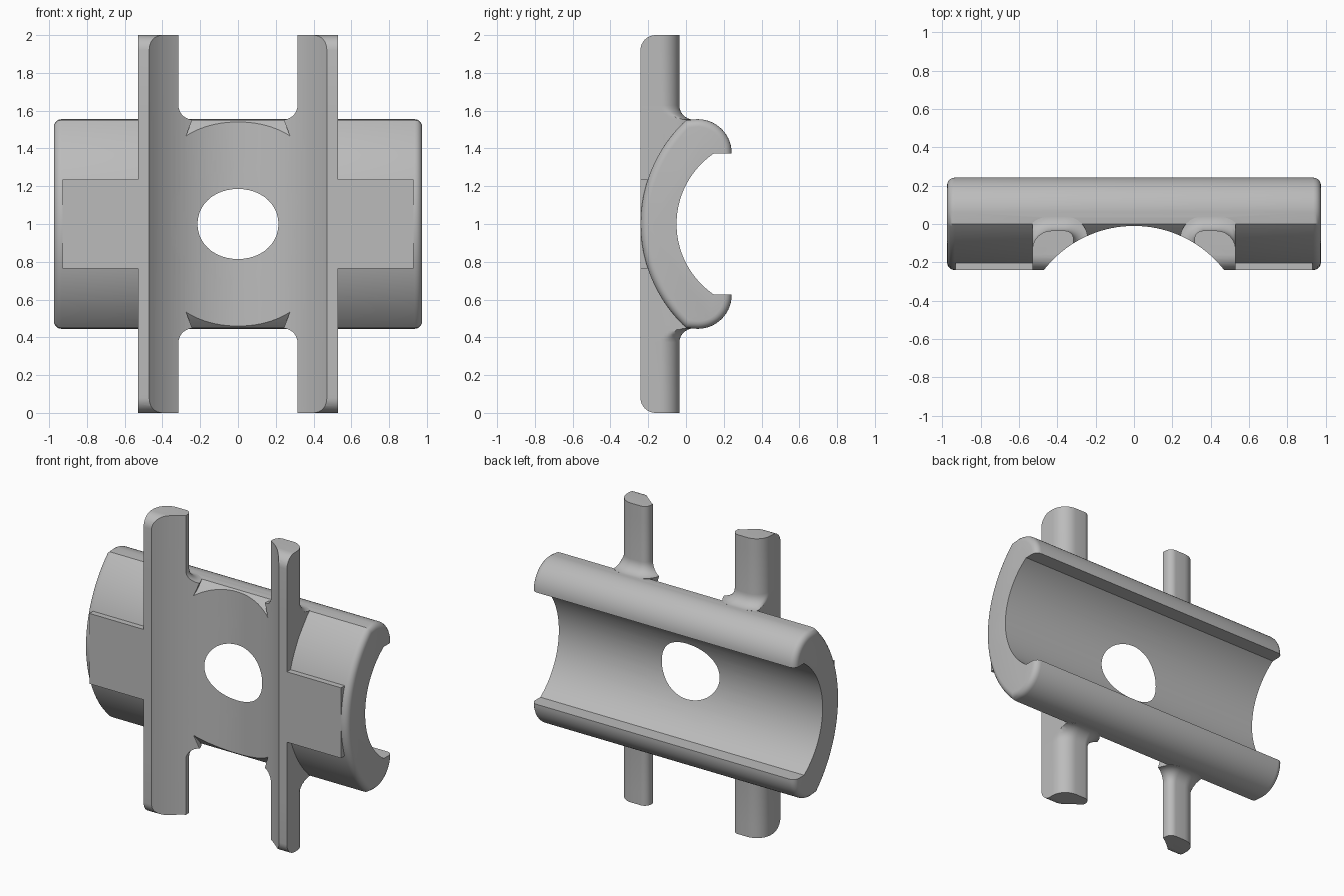
import bpy, bmesh
from math import sin, cos, pi, sqrt, atan2

if "Cube" in bpy.data.objects:
    bpy.data.objects.remove(bpy.data.objects["Cube"])

mat = bpy.data.materials.new("plain grey")
mat.use_nodes = True
GREY = (0.5, 0.5, 0.5, 1)
mat.diffuse_color = GREY
mat.node_tree.nodes["Principled BSDF"].inputs["Base Color"].default_value = GREY

MID, FRONT = 1.0, -0.241          # height of the centre, front plane
CAVITY_R, CAVITY_Y = 0.452, 0.402  # rear trough
SCOOP_R, SCOOP_Y = 0.595, -0.605   # front trough
OUTER_R, OUTER_Y = 0.75, 0.51      # front of the saddle


def loft(name, rings, apex=None):
    """Skin closed rings; cap with n-gons, or with a fan to given apex points."""
    bm = bmesh.new()
    vs = [[bm.verts.new(p) for p in ring] for ring in rings]
    n = len(vs[0])
    for a, b in zip(vs, vs[1:]):
        for i in range(n):
            j = (i + 1) % n
            bm.faces.new((a[i], a[j], b[j], b[i]))
    for k, ring in enumerate((vs[0], vs[-1])):
        if apex:
            tip = bm.verts.new(apex[k])
            for i in range(n):
                bm.faces.new((ring[i], ring[(i + 1) % n], tip))
        else:
            bm.faces.new(ring)
    bmesh.ops.recalc_face_normals(bm, faces=bm.faces)
    mesh = bpy.data.meshes.new(name)
    bm.to_mesh(mesh)
    bm.free()
    mesh.materials.append(mat)
    ob = bpy.data.objects.new(name, mesh)
    bpy.context.collection.objects.link(ob)
    return ob


def arc(cx, cy, r, a0, a1, n):
    return [(cx + r * cos(a0 + (a1 - a0) * i / n),
             cy + r * sin(a0 + (a1 - a0) * i / n)) for i in range(n + 1)]


def along_x(name, profile, x):
    return loft(name, [[(s * x, y, MID + z) for y, z in profile] for s in (-1, 1)])


# Saddle: rounded outer section, swept sideways with softened ends
tip = atan2(0.55, -OUTER_Y)
half = arc(0.062, 0.375, 0.18, 0, pi / 2, 14) + arc(OUTER_Y, 0, OUTER_R, tip, pi, 28)
profile = half + [(y, -z) for y, z in reversed(half[:-1])]
saddle = along_x("saddle", profile, 0.975)
bev = saddle.modifiers.new("soft ends", 'BEVEL')
bev.width, bev.segments, bev.limit_method = 0.04, 5, 'ANGLE'
bev.angle_limit = pi / 3


def rod_outline(o):
    """Rod section, grown by o on its inner and rear sides."""
    pts = [(0.53, FRONT)] + arc(0.43, -0.135, 0.1 + o, 0, pi / 2, 10)
    pts += arc(0.36, -0.08, 0.045 + o, pi / 2, pi, 8) + [(0.315 - o, FRONT)]
    return [(min(x, 0.53), y) for x, y in pts]


# Rods: rounded front tips, flared where they meet the saddle
def rod(name, side):
    tip_r, flare = 0.08, 0.075
    levels = []
    for i in range(9):
        a = pi / 2 * i / 8
        levels.append((1 - tip_r + tip_r * cos(a), 0, tip_r * (1 - sin(a))))
    for i in range(9):
        a = pi / 2 * i / 8
        levels.append((0.553 + flare * (1 - sin(a)), flare * (1 - cos(a)), 0))
    levels.append((0.44, 0.03, 0))
    levels.append((0.38, 0, 0))
    levels += [(-z, o, f) for z, o, f in reversed(levels)]
    return loft(name, [[(side * x, max(y, FRONT + f), MID + z) for x, y in rod_outline(o)]
                       for z, o, f in levels])


left_rod, right_rod = rod("left_rod", 1), rod("right_rod", -1)

# Flat front pad
pad = along_x("pad", [(FRONT, -0.235), (FRONT, 0.235), (-0.1, 0.235), (-0.1, -0.235)], 0.93)

# Cutters: rear trough, front trough and the round-edged window
a = pi - atan2(0.375, 0.2)
a = atan2(0.375, 0.145 - CAVITY_Y)
trough = arc(CAVITY_Y, 0, CAVITY_R, a, 2 * pi - a, 48)
rear_cutter = along_x("rear_cutter", [(0.4, 0.375)] + trough + [(0.4, -0.375)], 1.2)
circle = arc(0, SCOOP_Y, SCOOP_R, 0, 2 * pi, 128)[:-1]
front_cutter = loft("front_cutter", [[(x, y, z) for x, y in circle] for z in (-0.2, 2.2)])


def window_ring(t):
    ring = []
    for i in range(72):
        c, s = cos(2 * pi * i / 72), sin(2 * pi * i / 72)
        front = SCOOP_Y + sqrt(SCOOP_R ** 2 - (0.33 * c) ** 2)
        back = CAVITY_Y - sqrt(CAVITY_R ** 2 - (0.285 * s) ** 2)
        grow = 0.05 * (1 - sqrt(1 - t * t))
        ring.append(((0.33 + grow) * c, (front + back) / 2 + 0.05 * t,
                     MID + (0.285 + grow) * s))
    return ring


window_cutter = loft("window_cutter", [window_ring(sin(pi / 2 * k / 6)) for k in range(-6, 7)],
                     apex=[(0, -0.08, MID), (0, 0.02, MID)])

# Join the solids, then carve
steps = [(ob, 'UNION') for ob in (left_rod, right_rod, pad)]
steps += [(ob, 'DIFFERENCE') for ob in (rear_cutter, front_cutter, window_cutter)]
for ob, op in steps:
    mod = saddle.modifiers.new(ob.name, 'BOOLEAN')
    mod.object, mod.operation, mod.solver = ob, op, 'EXACT'
    ob.hide_render = True
bpy.context.view_layer.update()
graph = bpy.context.evaluated_depsgraph_get()
result = bpy.data.meshes.new_from_object(saddle.evaluated_get(graph))
saddle.modifiers.clear()
saddle.data = result
for ob, op in steps:
    bpy.data.objects.remove(ob)

saddle.name = "double_clip"
bpy.ops.object.select_all(action='DESELECT')
bpy.context.view_layer.objects.active = saddle
saddle.select_set(True)
bpy.ops.object.shade_smooth_by_angle(angle=pi / 6)
